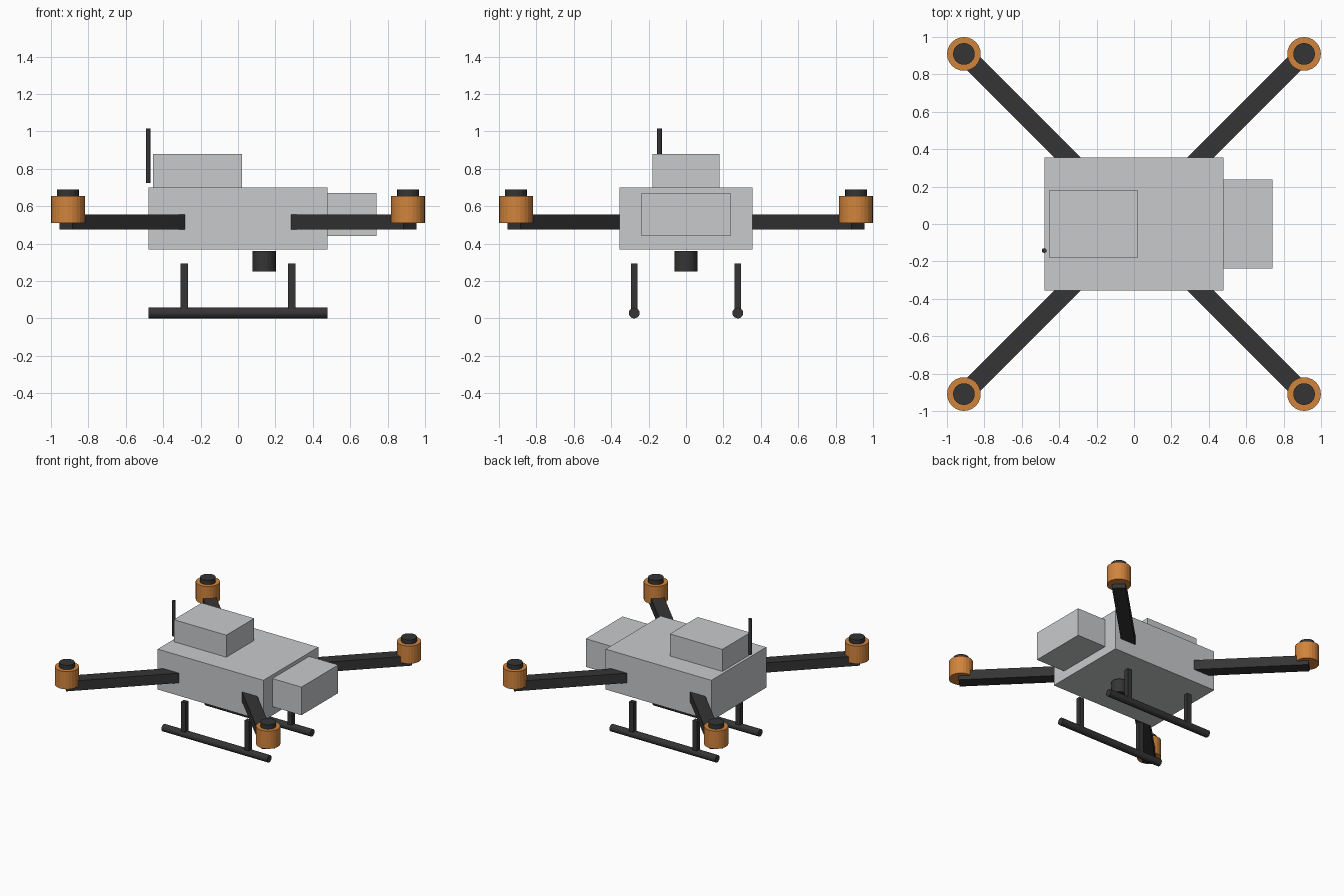
import bpy
from math import pi, radians
from mathutils import Matrix, Vector

cube = bpy.data.objects.get("Cube")
if cube:
    bpy.data.objects.remove(cube, do_unlink=True)


def material(name, rgb):
    m = bpy.data.materials.new(name)
    m.use_nodes = True
    m.diffuse_color = (*rgb, 1)
    m.node_tree.nodes["Principled BSDF"].inputs["Base Color"].default_value = (*rgb, 1)
    return m


grey = material("light grey", (0.58, 0.59, 0.60))
dark = material("charcoal", (0.035, 0.035, 0.037))
orange = material("orange", (0.64, 0.23, 0.045))


def finish(name, mat):
    ob = bpy.context.object
    ob.name = ob.data.name = name
    ob.data.materials.append(mat)
    return ob


def box(name, mat, centre, size, angle=0):
    bpy.ops.mesh.primitive_cube_add(size=1, location=centre, rotation=(0, 0, angle))
    ob = finish(name, mat)
    ob.data.transform(Matrix.Diagonal((*size, 1)))
    return ob


def rod(name, mat, centre, radius, length, sides=24, along_x=False):
    bpy.ops.mesh.primitive_cylinder_add(vertices=sides, radius=radius, depth=length,
                                        location=centre,
                                        rotation=(0, pi / 2 if along_x else 0, 0))
    return finish(name, mat)


# Fuselage, nose pod and top battery
box("fuselage", grey, (0, 0, 0.535), (0.955, 0.71, 0.33))
box("nose_pod", grey, (0.607, 0, 0.555), (0.265, 0.475, 0.23))
box("battery", grey, (-0.217, 0, 0.79), (0.475, 0.36, 0.18))

# Antenna and belly camera
rod("antenna", dark, (-0.48, -0.142, 0.87), 0.013, 0.29, 12)
rod("belly_camera", dark, (0.14, 0, 0.305), 0.062, 0.11)

# Diagonal arms with motors
for i, side in enumerate(("back_left", "back_right", "front_right", "front_left")):
    angle = radians(45 + 90 * i)
    turn = Matrix.Rotation(angle, 3, "Z")
    box("arm_" + side, dark, turn @ Vector((0.85, 0, 0.515)), (0.90, 0.10, 0.08), angle)
    hub = turn @ Vector((1.286, 0, 0))
    rod("motor_" + side, orange, hub + Vector((0, 0, 0.582)), 0.09, 0.145)
    rod("motor_cap_" + side, dark, hub + Vector((0, 0, 0.665)), 0.058, 0.05)

# Landing gear
for y, side in ((0.277, "left"), (-0.277, "right")):
    rod("skid_" + side, dark, (0, y, 0.029), 0.029, 0.955, 16, True)
    for x, end in ((0.287, "front"), (-0.287, "back")):
        box(f"strut_{side}_{end}", dark, (x, y, 0.17), (0.04, 0.036, 0.25))
